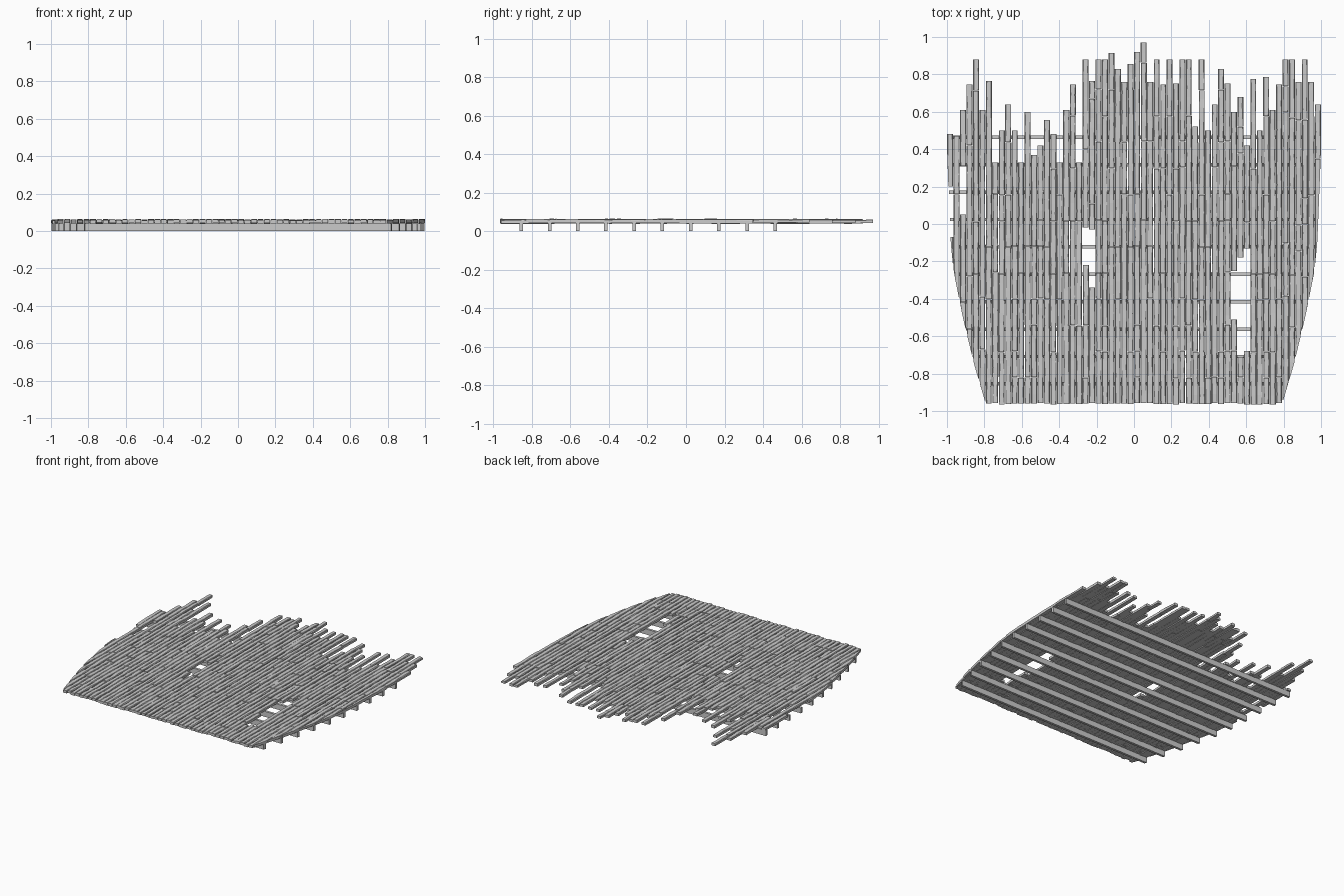
import bpy, bmesh, random

if "Cube" in bpy.data.objects:
    bpy.data.objects.remove(bpy.data.objects["Cube"])

random.seed(7)
FRONT, PITCH = -0.96, 2 / 58

# Hull outline as (y, half width)
HULL = [(-0.97, 0.79), (-0.75, 0.855), (-0.5, 0.915), (-0.25, 0.965),
        (-0.1, 0.98), (0.1, 0.988), (0.4, 1.0), (1.0, 1.0)]

# Broken rear end of every plank row, left to right
ENDS = [.48, .47, .61, .745, .88, .61, .765, .33, .5, .64, .5, .33, .6, .37, .42,
        .555, .48, .33, .61, .745, .33, .88, .765, .88, .88, .915, .83, .76, .855,
        .92, .97, .76, .88, .745, .88, .75, .88, .88, .52, .88, .5, .64, .83, .75,
        .6, .68, .42, .775, .5, .785, .61, .745, .88, .88, .76, .88, .76, .64]

# Missing stretches: row -> (from y, to y)
HOLES = {0: (-0.07, 0.2), 2: (0.05, 0.31), 21: (-0.22, -0.02), 22: (-0.34, -0.03),
         44: (-0.51, -0.25), 45: (-0.71, -0.18), 46: (-0.68, -0.13)}


def half_width(y):
    for (y0, w0), (y1, w1) in zip(HULL, HULL[1:]):
        if y <= y1:
            return w0 + (w1 - w0) * (y - y0) / (y1 - y0)
    return 1.0


def loft(bm, rings):
    """Closed solid through a list of equal rings of points."""
    vs = [[bm.verts.new(p) for p in ring] for ring in rings]
    n = len(vs[0])
    for a, b in zip(vs, vs[1:]):
        for i in range(n):
            j = (i + 1) % n
            bm.faces.new((a[i], a[j], b[j], b[i]))
    bm.faces.new(vs[0][::-1])
    bm.faces.new(vs[-1])


def finish(bm, name):
    bmesh.ops.recalc_face_normals(bm, faces=bm.faces)
    mesh = bpy.data.meshes.new(name)
    bm.to_mesh(mesh)
    bm.free()
    bpy.context.collection.objects.link(bpy.data.objects.new(name, mesh))


def plank(bm, xc, y0, y1):
    """One worn board with chipped upper edges, trimmed to the hull outline."""
    r = random.uniform
    left = xc - PITCH / 2 + r(0.0002, 0.0025)
    right = xc + PITCH / 2 - r(0.0002, 0.0025)
    za, zb = r(0.038, 0.044), r(0.038, 0.044)
    thick = r(0.017, 0.021)
    steps = max(2, round((y1 - y0) / 0.05))
    rings = []
    for k in range(steps + 1):
        t = k / steps
        y = y0 + (y1 - y0) * t
        z = za + (zb - za) * t
        w = half_width(y)
        cl, cr = r(0.001, 0.006), r(0.001, 0.006)
        top = z + thick + r(-0.001, 0.001)
        pts = [(left, z), (right, z), (right, top - cr), (right - cr, top),
               (left + cl, top), (left, top - cl)]
        rings.append([(max(-w, min(w, x)), y, h) for x, h in pts])
    loft(bm, rings)


# Deck planking
bm = bmesh.new()
for i, end in enumerate(ENDS):
    xc = -1 + PITCH * (i + 0.5)
    inner = abs(xc) - PITCH / 2
    start = FRONT + random.uniform(-0.005, 0.005)
    while half_width(start) < inner + 0.003:
        start += 0.01
    lo, hi = HOLES.get(i, (None, None))
    spans = [(start, end)] if lo is None else [(start, lo), (hi, end)]
    for a, b in spans:
        y = a
        while y < b - 0.001:
            nxt = y + random.choice((0.14, 0.28, 0.28, 0.42, 0.56))
            if nxt > b - 0.08:
                nxt = b
            plank(bm, xc, y, nxt - (0.002 if nxt < b else 0))
            y = nxt
finish(bm, "deck_planks")

# Cross beams under the deck
bm = bmesh.new()
for k in range(10):
    y = -0.855 + 0.1465 * k
    ya, yb = y - 0.009, y + 0.009
    wa, wb = half_width(ya) - 0.002, half_width(yb) - 0.002
    loft(bm, [[(s * wa, ya, 0), (s * wb, yb, 0), (s * wb, yb, 0.041), (s * wa, ya, 0.041)]
              for s in (-1, 1)])
finish(bm, "cross_beams")
